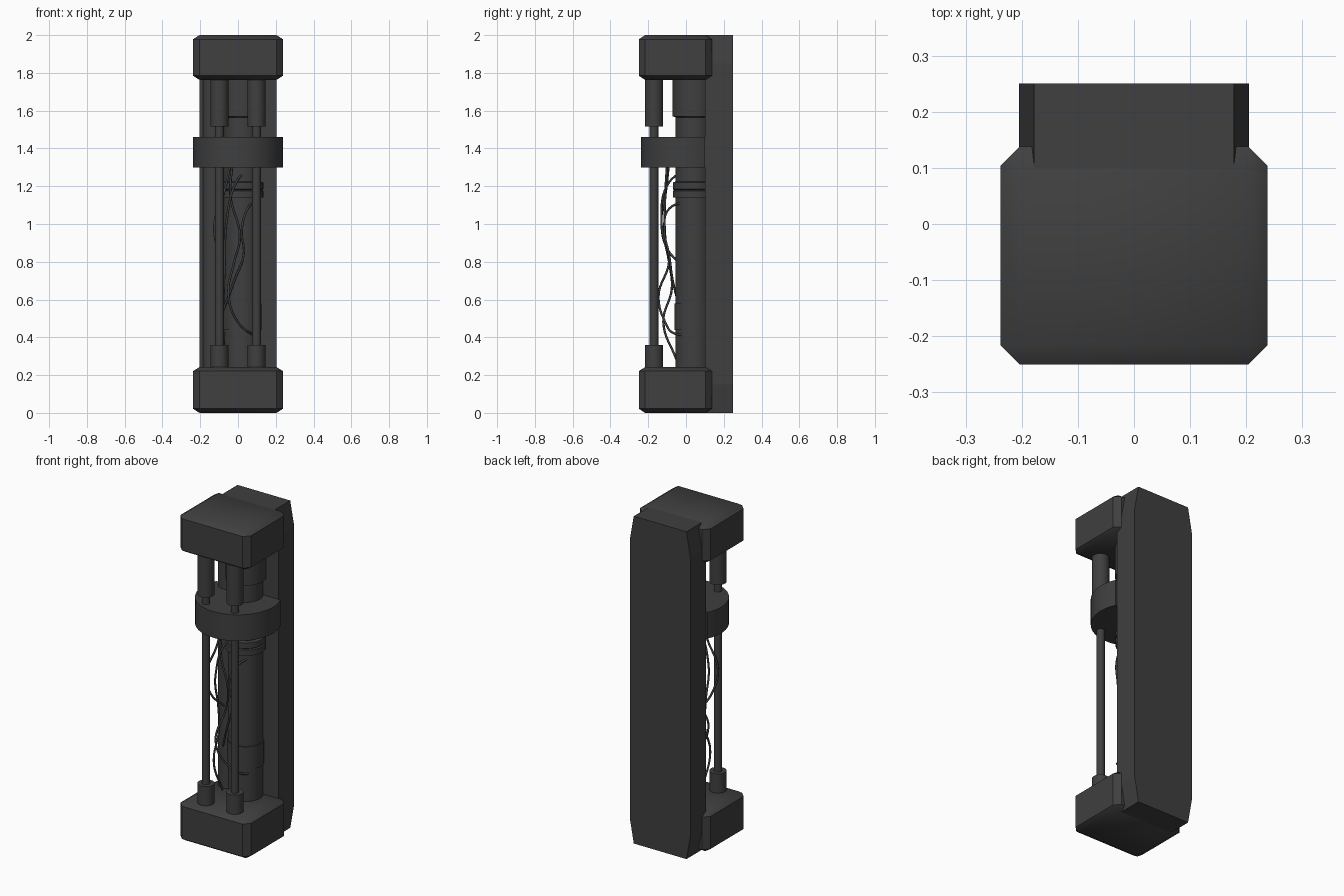
import bpy, bmesh, math

if "Cube" in bpy.data.objects:
    bpy.data.objects.remove(bpy.data.objects["Cube"])

dark = bpy.data.materials.new("dark_metal")
dark.diffuse_color = (0.05, 0.05, 0.05, 1)
dark.use_nodes = True
dark.node_tree.nodes["Principled BSDF"].inputs["Base Color"].default_value = dark.diffuse_color


def finish(name, bm, smooth=True):
    bmesh.ops.recalc_face_normals(bm, faces=bm.faces)
    me = bpy.data.meshes.new(name)
    bm.to_mesh(me)
    bm.free()
    ob = bpy.data.objects.new(name, me)
    bpy.context.collection.objects.link(ob)
    me.materials.append(dark)
    if smooth:
        bpy.ops.object.select_all(action='DESELECT')
        ob.select_set(True)
        bpy.context.view_layer.objects.active = ob
        bpy.ops.object.shade_smooth_by_angle(angle=math.radians(35))
    return ob


def prism(name, points, direction, smooth=True):
    """Extrude a closed 3D outline along a direction."""
    bm = bmesh.new()
    face = bm.faces.new([bm.verts.new(p) for p in points])
    ext = bmesh.ops.extrude_face_region(bm, geom=[face])
    bmesh.ops.translate(bm, vec=direction,
                        verts=[v for v in ext["geom"] if isinstance(v, bmesh.types.BMVert)])
    return finish(name, bm, smooth)


def turned(name, x, y, profile, sides=32):
    """Stack of rings from (radius, z) pairs, closed at both ends."""
    bm = bmesh.new()
    rings = [[bm.verts.new((x + r * math.cos(2 * math.pi * i / sides),
                            y + r * math.sin(2 * math.pi * i / sides), z))
              for i in range(sides)] for r, z in profile]
    for a, b in zip(rings, rings[1:]):
        for i in range(sides):
            j = (i + 1) % sides
            bm.faces.new((a[i], a[j], b[j], b[i]))
    bm.faces.new(rings[0])
    bm.faces.new(rings[-1])
    return finish(name, bm)


def end_cap(name, z0, z1):
    """Box with all edges chamfered, chamfer flatter in z."""
    squash = 0.65
    bm = bmesh.new()
    bmesh.ops.create_cube(bm, size=1)
    bmesh.ops.scale(bm, vec=(0.476, 0.388, (z1 - z0) / squash), verts=bm.verts)
    bmesh.ops.bevel(bm, geom=bm.edges[:], offset=0.034, segments=1,
                    affect='EDGES', profile=0.5)
    bmesh.ops.scale(bm, vec=(1, 1, squash), verts=bm.verts)
    bmesh.ops.translate(bm, vec=(0, -0.056, (z0 + z1) / 2), verts=bm.verts)
    return finish(name, bm)


def wire(name, pts):
    cu = bpy.data.curves.new(name, 'CURVE')
    cu.dimensions = '3D'
    cu.bevel_depth = 0.006
    cu.bevel_resolution = 2
    cu.resolution_u = 8
    sp = cu.splines.new('BEZIER')
    sp.bezier_points.add(len(pts) - 1)
    for bp, p in zip(sp.bezier_points, pts):
        bp.co = p
        bp.handle_left_type = bp.handle_right_type = 'AUTO'
    cu.materials.append(dark)
    bpy.context.collection.objects.link(bpy.data.objects.new(name, cu))


# Back plate with clipped corners
hw, tw, c = 0.205, 0.178, 0.15
plate = [(tw, 0), (hw, c), (hw, 2 - c), (tw, 2), (-tw, 2), (-hw, 2 - c), (-hw, c), (-tw, 0)]
prism("back_plate", [(x, 0.10, z) for x, z in plate], (0, 0.15, 0), False)

# End caps
end_cap("bottom_cap", 0.0, 0.243)
end_cap("top_cap", 1.763, 2.0)

# Clamp collar: round front, flat against the plate
R, end = 0.238, math.asin(0.10 / 0.238)
arc = [math.pi - end + (math.pi + 2 * end) * i / 36 for i in range(37)]
prism("collar", [(R * math.cos(a), R * math.sin(a), 1.30) for a in arc], (0, 0, 0.16))

# Two guide rods with sleeves
for side, x in (("left", -0.098), ("right", 0.098)):
    turned(side + "_rod", x, -0.169, [(0.023, 0.2), (0.023, 1.8)], 24)
    turned(side + "_lower_sleeve", x, -0.169, [(0.048, 0.2), (0.048, 0.36)], 24)
    turned(side + "_upper_sleeve", x, -0.169, [(0.048, 1.515), (0.048, 1.8)], 24)

# Main tube with bands, and the thinner tube beside it
turned("main_tube", 0.022, 0.042, [
    (0.097, 0.2), (0.097, 0.44), (0.103, 0.44), (0.103, 0.58), (0.097, 0.58),
    (0.097, 1.14), (0.112, 1.14), (0.112, 1.175), (0.105, 1.18), (0.112, 1.185),
    (0.112, 1.22), (0.097, 1.225), (0.097, 1.565), (0.114, 1.57), (0.114, 1.8)])
turned("side_tube", -0.13, 0.09, [(0.055, 0.2), (0.055, 1.8)])

# Loose wires
wire("wire_a", [(-0.04, -0.09, 1.32), (-0.07, -0.105, 1.18), (-0.125, -0.13, 1.0),
                (-0.11, -0.10, 0.87), (-0.08, -0.02, 0.78)])
wire("wire_b", [(0.08, 0.05, 1.30), (-0.01, -0.09, 1.22), (-0.06, -0.13, 1.02),
                (-0.07, -0.09, 0.80), (-0.075, -0.075, 0.66), (-0.08, -0.12, 0.48),
                (-0.07, -0.05, 0.28)])
wire("wire_c", [(0.11, 0.04, 1.12), (0.05, -0.09, 1.08), (0.02, -0.115, 0.97),
                (0.03, -0.09, 0.84), (-0.02, -0.07, 0.70), (-0.08, -0.03, 0.54)])
wire("wire_d", [(-0.03, -0.10, 1.32), (-0.04, -0.11, 1.15), (0.01, -0.11, 0.93),
                (-0.02, -0.09, 0.80), (-0.05, -0.145, 0.62), (0.0, -0.11, 0.48),
                (0.07, -0.06, 0.42), (0.11, 0.07, 0.42)])
